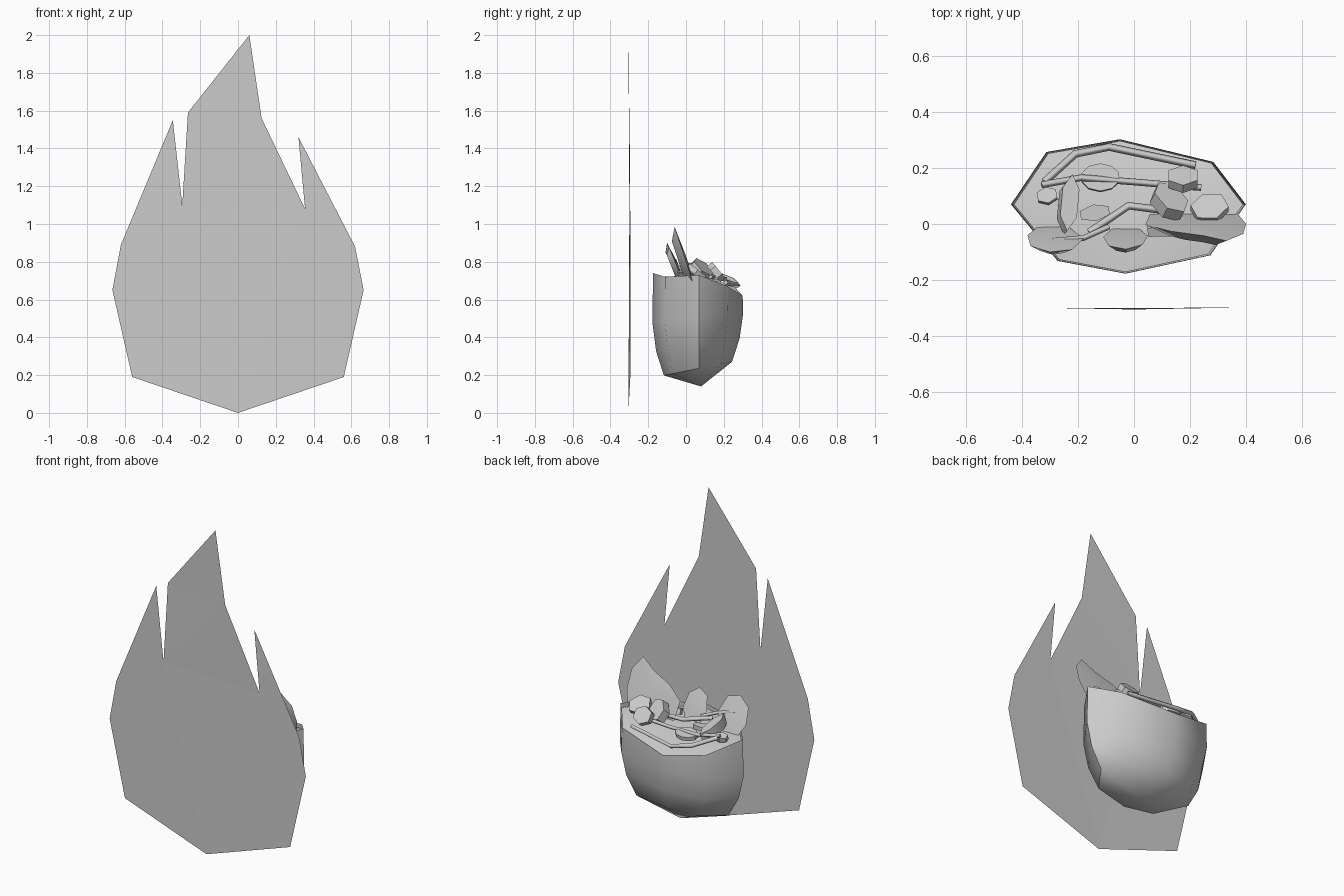
import bpy, bmesh, math
from mathutils import Vector, Euler

if "Cube" in bpy.data.objects:
    bpy.data.objects.remove(bpy.data.objects["Cube"])


def make(name, verts, faces, smooth=None):
    me = bpy.data.meshes.new(name)
    me.from_pydata(verts, [], faces)
    bm = bmesh.new()
    bm.from_mesh(me)
    bmesh.ops.recalc_face_normals(bm, faces=bm.faces)
    bm.to_mesh(me)
    bm.free()
    ob = bpy.data.objects.new(name, me)
    bpy.context.collection.objects.link(ob)
    if smooth:
        bpy.ops.object.select_all(action='DESELECT')
        bpy.context.view_layer.objects.active = ob
        ob.select_set(True)
        bpy.ops.object.shade_smooth_by_angle(angle=math.radians(smooth))
    return ob


# Flame-shaped backing sheet, very slightly bowed
outline = [(0, 0), (.56, .19), (.665, .65), (.62, .88), (.32, 1.46), (.355, 1.08), (.125, 1.56),
           (.06, 2), (-.265, 1.59), (-.295, 1.1), (-.345, 1.55), (-.62, .89), (-.665, .65), (-.56, .19)]
flame = make("flame_sheet", [(x, -.305 + .012 * abs(x) / .665, z) for x, z in outline],
             [tuple(range(len(outline)))])
bm = bmesh.new()
bm.from_mesh(flame.data)
bmesh.ops.triangulate(bm, faces=bm.faces)
bm.to_mesh(flame.data)
bm.free()

# Bowl: eight-sided rim lofted down to a point
rim = [(.395, .07, .73), (.28, .22, .67), (-.05, .30, .62), (-.31, .255, .67),
       (-.435, .07, .73), (-.27, -.13, .72), (-.03, -.175, .74), (.27, -.11, .72)]
cx, cy = -.02, .065
verts = []
for s, zc, tilt in ((1, None, 0), (1.01, .50, .1), (.93, .36, .15), (.76, .235, .2)):
    for x, y, z in rim:
        dx, dy = (x - cx) * s, (y - cy) * s
        verts.append((cx + dx, cy + dy, z if zc is None else zc + tilt * dy))
verts.append((cx, .08, .14))
faces = [(r * 8 + i, r * 8 + (i + 1) % 8, r * 8 + 8 + (i + 1) % 8, r * 8 + 8 + i)
         for r in range(3) for i in range(8)]
faces += [(24 + i, 24 + (i + 1) % 8, 32) for i in range(8)]
make("bowl", verts, faces, 50)

# Filling just inside the rim
make("filling", [(cx + (x - cx) * .985, cy + (y - cy) * .985, z - .025) for x, y, z in rim] + [(cx, cy, .70)],
     [(i, (i + 1) % 8, 8) for i in range(8)], 40)


# Upright leaves: outline in x,z leaning forward, bulged front and back
def leaf(name, pts, y_low, y_high, bulge_f, bulge_b):
    zs = [p[1] for p in pts]
    lo, hi = min(zs), max(zs)
    n = len(pts)
    yy = lambda z: y_low + (y_high - y_low) * (z - lo) / (hi - lo)
    mx, mz = sum(p[0] for p in pts) / n, sum(zs) / n
    inner = [(mx + (x - mx) * .55, yy(mz + (z - mz) * .55) - bulge_f, mz + (z - mz) * .55) for x, z in pts]
    v = [(x, yy(z), z) for x, z in pts] + inner + [(mx, yy(mz) + bulge_b, mz)]
    f = [(i, (i + 1) % n, n + (i + 1) % n, n + i) for i in range(n)]
    f += [tuple(range(n, 2 * n))] + [(i, (i + 1) % n, 2 * n) for i in range(n)]
    make(name, v, f, 40)


leaf("large_leaf", [(.06, .68), (.04, .81), (.13, .88), (.25, .93), (.33, .985), (.39, .91),
                    (.40, .80), (.37, .69), (.2, .65)], .05, -.06, .04, .01)
leaf("left_leaf", [(-.33, .67), (-.38, .76), (-.37, .85), (-.30, .90), (-.22, .88),
                   (-.18, .79), (-.24, .68)], 0, -.10, .03, .01)
leaf("middle_leaf", [(-.07, .68), (-.11, .77), (-.09, .85), (-.03, .88), (.03, .84),
                     (.05, .76), (.01, .68)], -.01, -.09, .03, .01)


# Noodles: thin square strips along a path
def noodle(name, pts, r):
    cu = bpy.data.curves.new(name, 'CURVE')
    cu.dimensions = '3D'
    cu.bevel_depth = r
    cu.bevel_resolution = 0
    cu.use_fill_caps = True
    sp = cu.splines.new('POLY')
    sp.points.add(len(pts) - 1)
    for p, c in zip(sp.points, pts):
        p.co = (*c, 1)
    bpy.context.collection.objects.link(bpy.data.objects.new(name, cu))


noodle("noodle_back", [(-.32, .15, .74), (-.21, .25, .70), (-.09, .275, .675), (.22, .21, .69)], .014)
noodle("noodle_middle", [(-.33, .14, .75), (-.19, .165, .73), (.0, .15, .72), (.24, .13, .72)], .012)
noodle("noodle_front", [(-.16, -.03, .75), (-.02, .065, .74), (.10, .05, .73), (.17, .03, .72)], .014)
noodle("noodle_left", [(-.29, -.06, .81), (-.18, -.05, .78), (-.09, -.01, .75)], .01)


# Toppings: low-sided bevel-less discs, scaled and tilted
def topping(name, loc, size, rot, sides=6):
    e = Euler([math.radians(a) for a in rot])
    v = []
    for k in (-1, 1):
        for i in range(sides):
            a = 2 * math.pi * (i + .5) / sides
            p = Vector((math.cos(a) * size[0], math.sin(a) * size[1], k * size[2]))
            p.rotate(e)
            v.append(p + Vector(loc))
    f = [tuple(range(sides)), tuple(range(sides, 2 * sides))]
    f += [(i, (i + 1) % sides, sides + (i + 1) % sides, sides + i) for i in range(sides)]
    make(name, v, f, 40)


for args in (("slice_round", (-.12, .165, .715), (.07, .05, .012), (-10, 0, 0), 10),
             ("slice_flat", (-.14, .04, .715), (.06, .03, .012), (0, 0, 10)),
             ("slice_long", (.16, -.01, .735), (.13, .03, .018), (20, 0, 8)),
             ("chunk_right", (.27, .055, .745), (.07, .06, .015), (-35, 15, 20)),
             ("chunk_centre", (.125, .08, .755), (.06, .075, .025), (-30, 40, 20)),
             ("chunk_back", (.175, .16, .745), (.06, .055, .018), (-50, 0, 0)),
             ("chunk_left", (-.235, .07, .745), (.035, .105, .03), (-15, 10, -8)),
             ("chunk_small", (-.31, .10, .72), (.04, .03, .014), (-15, 0, 10))):
    topping(*args)
